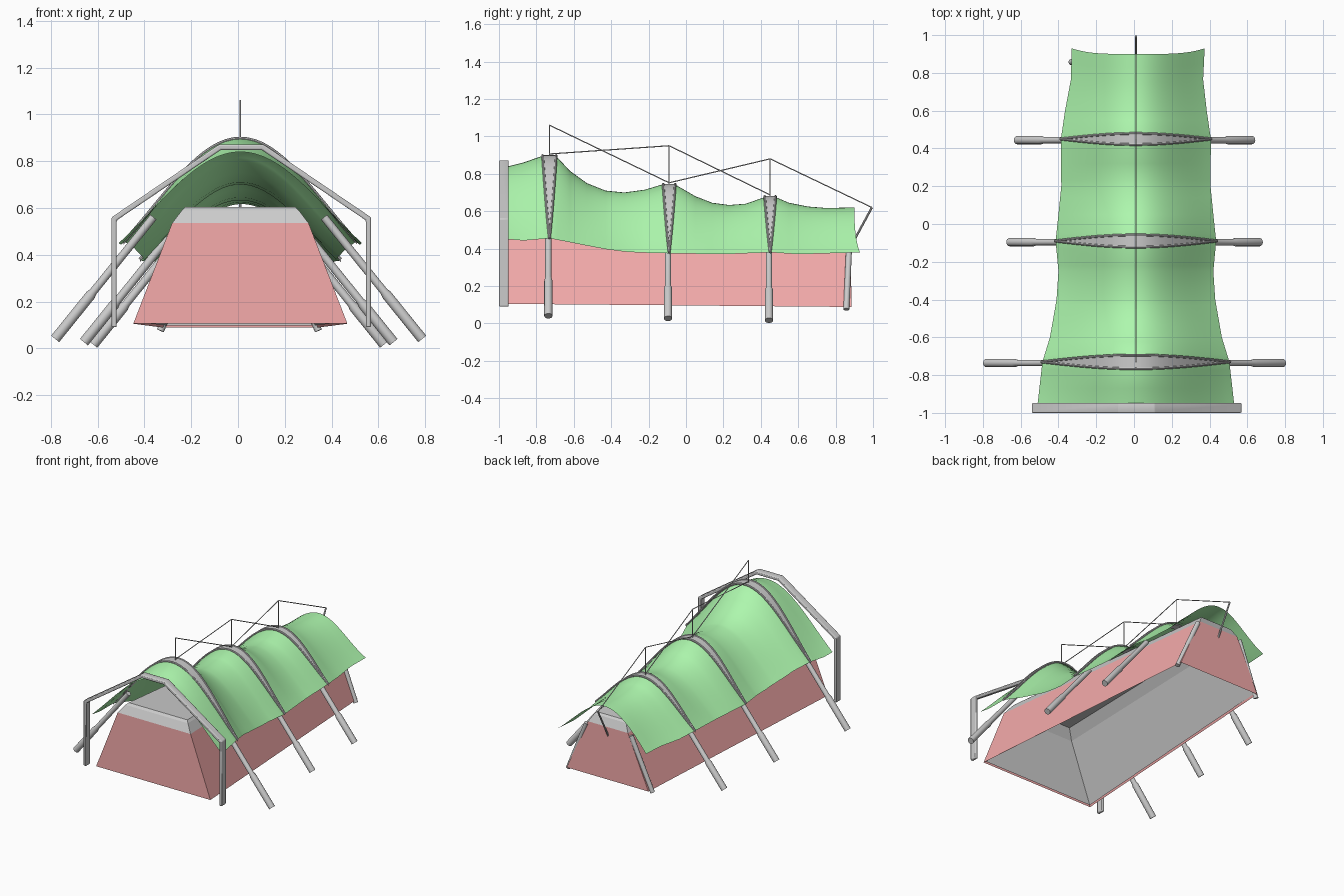
import bpy, bmesh, math
from mathutils import Vector

if "Cube" in bpy.data.objects:
    bpy.data.objects.remove(bpy.data.objects["Cube"])

CX = 0.01  # the model's middle line


def material(name, rgb):
    m = bpy.data.materials.new(name)
    m.diffuse_color = (*rgb, 1)
    m.use_nodes = True
    m.node_tree.nodes["Principled BSDF"].inputs["Base Color"].default_value = m.diffuse_color
    return m


RED = material("red_wall", (0.9, 0.4, 0.4))
GREEN = material("green_fabric", (0.42, 0.93, 0.42))


def finish(name, bm, mat=None, smooth=None):
    bmesh.ops.recalc_face_normals(bm, faces=bm.faces)
    me = bpy.data.meshes.new(name)
    bm.to_mesh(me)
    bm.free()
    ob = bpy.data.objects.new(name, me)
    bpy.context.collection.objects.link(ob)
    if mat:
        me.materials.append(mat)
    if smooth:
        bpy.ops.object.select_all(action='DESELECT')
        ob.select_set(True)
        bpy.context.view_layer.objects.active = ob
        bpy.ops.object.shade_smooth_by_angle(angle=math.radians(smooth))
    return ob


def loft(name, rings, mat=None, closed=True, caps=(True, True), smooth=None):
    bm = bmesh.new()
    vs = [[bm.verts.new(p) for p in r] for r in rings]
    n = len(rings[0])
    for a, b in zip(vs, vs[1:]):
        for i in range(n if closed else n - 1):
            j = (i + 1) % n
            bm.faces.new((a[i], a[j], b[j], b[i]))
    if caps[0]:
        bm.faces.new(vs[0])
    if caps[1]:
        bm.faces.new(vs[-1])
    return finish(name, bm, mat, smooth)


def rod(name, pts, radii, sides=16):
    """Round rod along points, one radius per point."""
    rings = []
    for k, p in enumerate(pts):
        d = Vector(pts[min(k + 1, len(pts) - 1)]) - Vector(pts[max(k - 1, 0)])
        q = d.to_track_quat('Z', 'X')
        rings.append([Vector(p) + q @ Vector((radii[k] * math.cos(t), radii[k] * math.sin(t), 0))
                      for t in [2 * math.pi * i / sides for i in range(sides)]])
    return loft(name, rings, smooth=35)


def interp(table, y):
    for (a, va), (b, vb) in zip(table, table[1:]):
        if y <= b:
            t = max(0, (y - a) / (b - a))
            return va + (vb - va) * t
    return table[-1][1]


# Canopy outline along its length: ridge height, hem height, half width
RIDGE = [(-.95, .84), (-.87, .86), (-.77, .895), (-.69, .89), (-.62, .815), (-.53, .75),
         (-.43, .71), (-.33, .70), (-.22, .715), (-.13, .742), (-.05, .738), (.05, .68),
         (.14, .645), (.23, .633), (.32, .64), (.42, .675), (.48, .675), (.55, .645),
         (.65, .625), (.75, .617), (.9, .62)]
HEM = [(-.95, .45), (-.87, .443), (-.73, .455), (-.6, .43), (-.45, .4), (-.3, .38),
       (-.1, .375), (.2, .37), (.45, .38), (.6, .37), (.9, .38)]
HALF = [(-.95, .52), (-.73, .495), (-.6, .455), (-.4, .42), (-.25, .41), (-.09, .425),
        (.05, .41), (.2, .395), (.45, .397), (.6, .375), (.75, .35), (.9, .352)]
N = 32
US = [-1 + 2 * i / N for i in range(N + 1)]


def C(u):
    """Arch profile: rounded crown, straighter flanks."""
    return .78 * math.cos(u * math.pi / 2) + .11 * (1 + math.cos(u * math.pi))


# Fabric canopy
ys = sorted(set([y for y, _ in RIDGE] + [y for y, _ in HALF] + [.83]))
rings = []
for y in ys:
    r, h, w = interp(RIDGE, y), interp(HEM, y), interp(HALF, y)
    back = max(0, (y - .6) / .3)
    rings.append([(CX + .012 * back + u * w, y + .03 * back * u ** 4, h + (r - h) * C(u))
                  for u in US])
loft("canopy", rings, GREEN, closed=False, caps=(False, False), smooth=60)

# Three spindle arches with rim tubes, legs and masts
ARCHES = [(-.73, .898, .455, .5, .036, 1.06, (.785, .04)),
          (-.09, .744, .38, .43, .032, .95, (.662, .026)),
          (.45, .679, .38, .4, .029, .88, (.622, .016))]
for k, (y, r, h, w, d, mast, foot) in enumerate(ARCHES, 1):
    def at(u, dy, dz):
        return (CX + u * w, y + dy * math.cos(u * math.pi / 2), h + (r - h) * C(u) + dz)
    loft(f"arch_{k}", [[at(u, -d, .002), at(u, d, .002), at(u, d, -.012), at(u, -d, -.012)]
                       for u in US], smooth=30)
    for side, s in (("front", -1), ("back", 1)):
        rod(f"arch_{k}_{side}_rim", [at(u, s * d, 0) for u in US], [.007] * (N + 1), 8)
    for side, s in (("left", -1), ("right", 1)):
        fx, fz = foot
        length = .42 if k == 1 else .36
        def leg(t):
            return (CX * .3 + s * (fx - t * length), y - .006, fz + t * length * 1.24)
        rod(f"leg_{k}_{side}", [leg(0), leg(.36), leg(.39), leg(1)], [.022, .022, .017, .017])
    rod(f"mast_{k}", [(CX, y, r - .01), (CX, y, mast)], [.003, .003], 8)

# Bracing cables and the rear strut
tops = [(CX, a[0], a[5]) for a in ARCHES]
bases = [(CX, a[0], a[1] + .008) for a in ARCHES]
tip = (CX, .994, .62)
for k, (a, b) in enumerate([(tops[0], bases[1]), (bases[0], tops[1]), (tops[1], bases[2]),
                            (bases[1], tops[2]), (tops[2], tip)], 1):
    rod(f"cable_{k}", [a, b], [.003, .003], 6)
rod("rear_strut", [(CX, .875, .40), tip], [.006, .006], 8)


# Hollow body: each level is (front half, front y, front z, back half, back y, back z)
def level(fw, fy, fz, bw, by, bz):
    return [(CX - fw, fy, fz), (CX + fw, fy, fz), (CX + bw, by, bz), (CX - bw, by, bz)]


bottom = level(.458, -.985, .105, .328, .885, .088)
shoulder = level(.292, -.975, .535, .16, .88, .465)
loft("outer_walls", [bottom, shoulder], RED, caps=(False, False))
loft("roof_cap", [shoulder, level(.25, -.945, .59, .128, .855, .52),
                  level(.235, -.93, .605, .115, .84, .532)], caps=(False, True))
loft("inner_lining", [level(.447, -.975, .112, .318, .875, .098),
                      level(.28, -.962, .53, .15, .868, .46),
                      level(.23, -.925, .597, .11, .835, .524)], caps=(False, True))

# Rear corner posts
for side, s in (("left", -1), ("right", 1)):
    rod(f"rear_post_{side}", [(CX * .6 + s * .338, .857, .075), (CX * .6 + s * .178, .874, .45)],
        [.016, .016])

# Front portal frame: bent rectangular bar with softened edges
outer = [(.555, .09), (.555, .56), (.095, .872)]
inner = [(.533, .09), (.533, .547), (.088, .848)]
pairs = list(zip(outer, inner))
path = [(-1, o, i) for o, i in pairs] + [(1, o, i) for o, i in reversed(pairs)]
frame = loft("front_frame", [[(.014 + s * o[0], -1, o[1]), (.014 + s * o[0], -.948, o[1]),
                              (.014 + s * i[0], -.948, i[1]), (.014 + s * i[0], -1, i[1])]
                             for s, o, i in path], smooth=40)
bevel = frame.modifiers.new("soft_edges", 'BEVEL')
bevel.width = .006
bevel.segments = 2
